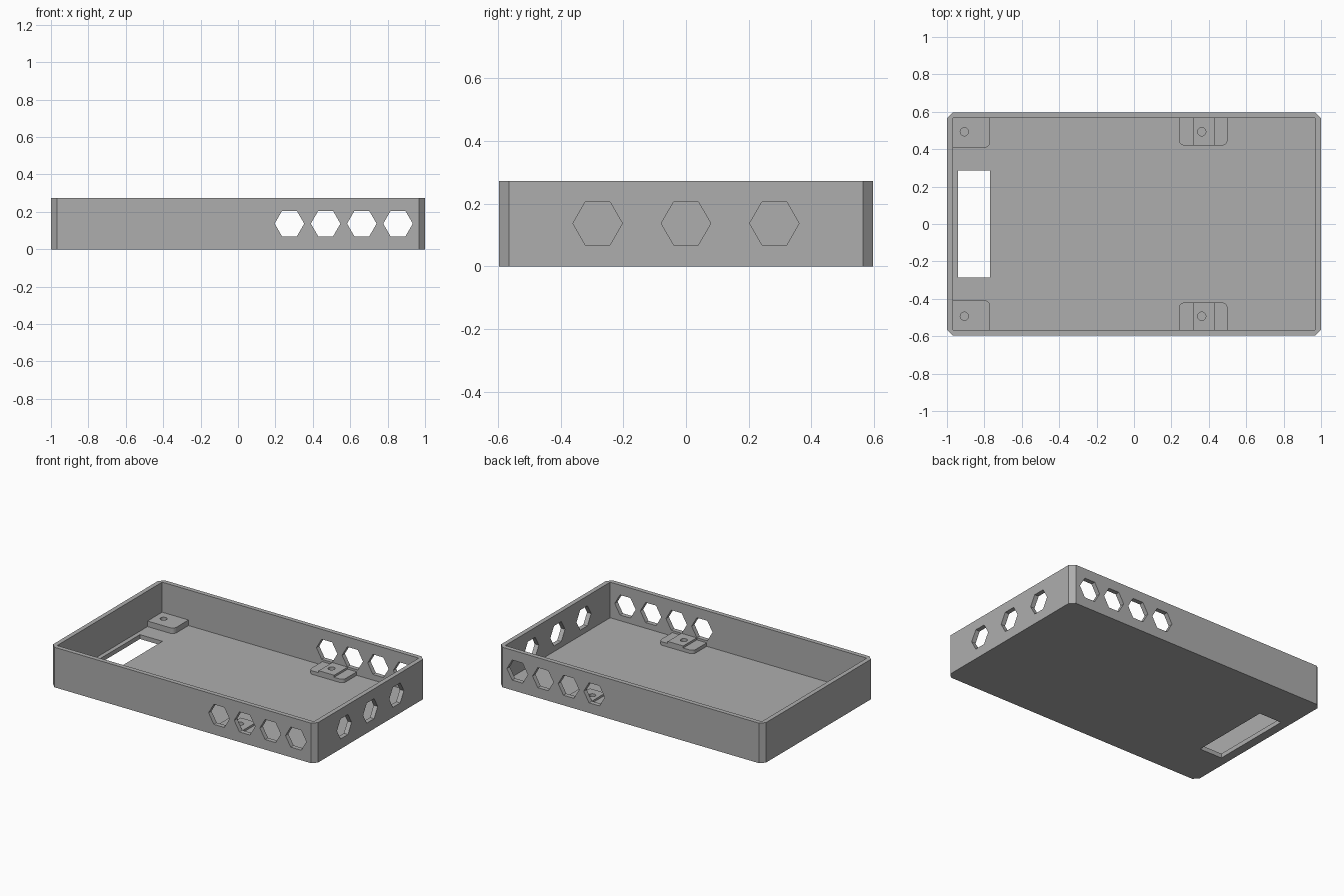
import bpy, bmesh, math
from mathutils import Matrix, Vector

if "Cube" in bpy.data.objects:
    bpy.data.objects.remove(bpy.data.objects["Cube"])

HX, HY, H = 1.0, 0.597, 0.273      # outer half sizes and height
WALL, FLOOR = 0.031, 0.03
CH = 0.032                         # vertical corner chamfer
IX, IY = HX - WALL, HY - WALL      # inner half sizes

grey = bpy.data.materials.new("plain grey")
grey.diffuse_color = (0.42, 0.42, 0.42, 1)
grey.use_nodes = True
grey.node_tree.nodes["Principled BSDF"].inputs["Base Color"].default_value = grey.diffuse_color


def prism(name, pts, z0, z1, matrix=None):
    """Extrude a counter-clockwise outline from z0 to z1."""
    bm = bmesh.new()
    low = [bm.verts.new((x, y, z0)) for x, y in pts]
    top = [bm.verts.new((x, y, z1)) for x, y in pts]
    n = len(pts)
    bm.faces.new(low[::-1])
    bm.faces.new(top)
    for i in range(n):
        j = (i + 1) % n
        bm.faces.new((low[i], low[j], top[j], top[i]))
    if matrix:
        bm.transform(matrix)
    bmesh.ops.recalc_face_normals(bm, faces=bm.faces)
    me = bpy.data.meshes.new(name)
    bm.to_mesh(me)
    bm.free()
    me.materials.append(grey)
    ob = bpy.data.objects.new(name, me)
    bpy.context.collection.objects.link(ob)
    return ob


def rect(x0, x1, y0, y1):
    return [(x0, y0), (x1, y0), (x1, y1), (x0, y1)]


def ngon(r, n, cx=0, cy=0):
    return [(cx + r * math.cos(2 * math.pi * i / n),
             cy + r * math.sin(2 * math.pi * i / n)) for i in range(n)]


def fillet(cx, cy, r, a0, steps=6):
    """Quarter-circle corner starting at angle a0 (degrees)."""
    return [(cx + r * math.cos(math.radians(a0 + 90 * i / steps)),
             cy + r * math.sin(math.radians(a0 + 90 * i / steps)))
            for i in range(steps + 1)]


def cut(ob, cutter):
    """Subtract the cutter, bake the result and remove the cutter."""
    mod = ob.modifiers.new("cut", 'BOOLEAN')
    mod.operation, mod.solver, mod.object = 'DIFFERENCE', 'EXACT', cutter
    bpy.context.view_layer.update()
    deps = bpy.context.evaluated_depsgraph_get()
    me = bpy.data.meshes.new_from_object(ob.evaluated_get(deps))
    ob.modifiers.clear()
    ob.data = me
    bpy.data.objects.remove(cutter)


# Open tray with chamfered corners
tray = prism("tray", [(-HX + CH, -HY), (HX - CH, -HY), (HX, -HY + CH), (HX, HY - CH),
                      (HX - CH, HY), (-HX + CH, HY), (-HX, HY - CH), (-HX, -HY + CH)], 0, H)
cut(tray, prism("cavity_cutter", rect(-IX, IX, -IY, IY), FLOOR, H + 0.1))

# Slot through the floor
cut(tray, prism("slot_cutter", rect(-0.94, -0.77, -0.285, 0.285), -0.1, 0.1))

# Hexagonal vents: four through front and back, three through the right wall
HEX_R, HEX_Z = 0.079, 0.137
for x in (0.275, 0.4685, 0.662, 0.8555):
    m = Matrix.Translation((x, 0, HEX_Z)) @ Matrix.Rotation(math.pi / 2, 4, 'X')
    cut(tray, prism("vent_cutter", ngon(HEX_R, 6), -0.8, 0.8, m))
for y in (-0.282, 0, 0.282):
    basis = Matrix(((0, 0, 1), (1, 0, 0), (0, 1, 0))).to_4x4()
    m = Matrix.Translation((1, y, HEX_Z)) @ basis
    cut(tray, prism("vent_cutter", ngon(HEX_R, 6), -0.2, 0.2, m))

# Mounting pads with screw holes, mirrored front to back
PAD_TOP, STEP_TOP, R, EPS = 0.068, 0.054, 0.03, 0.004
for side, s in (("back", 1), ("front", -1)):
    flip = Matrix.Diagonal((1, s, 1, 1))

    # Corner pad with one rounded corner
    y0 = 0.408
    pts = [(-IX - EPS, y0)] + fillet(-0.77 - R, y0 + R, R, 270) + \
          [(-0.77, IY + EPS), (-IX - EPS, IY + EPS)]
    pad = prism(side + "_corner_pad", pts, FLOOR - EPS, PAD_TOP, flip)
    cut(pad, prism("hole_cutter", ngon(0.022, 24, -0.907, s * 0.493), FLOOR, 0.2))

    # Stepped pad: rounded base with a raised middle
    y0 = 0.42
    pts = fillet(0.24 + R, y0 + R, R, 180) + fillet(0.50 - R, y0 + R, R, 270) + \
        [(0.50, IY + EPS), (0.24, IY + EPS)]
    pad = prism(side + "_stepped_pad", pts, FLOOR - EPS, PAD_TOP, flip)
    for x0, x1 in ((0.2, 0.315), (0.432, 0.55)):
        cut(pad, prism("step_cutter", rect(x0, x1, s * 0.5 - 0.2, s * 0.5 + 0.2), STEP_TOP, 0.2))
    cut(pad, prism("hole_cutter", ngon(0.022, 24, 0.362, s * 0.493), FLOOR, 0.2))
